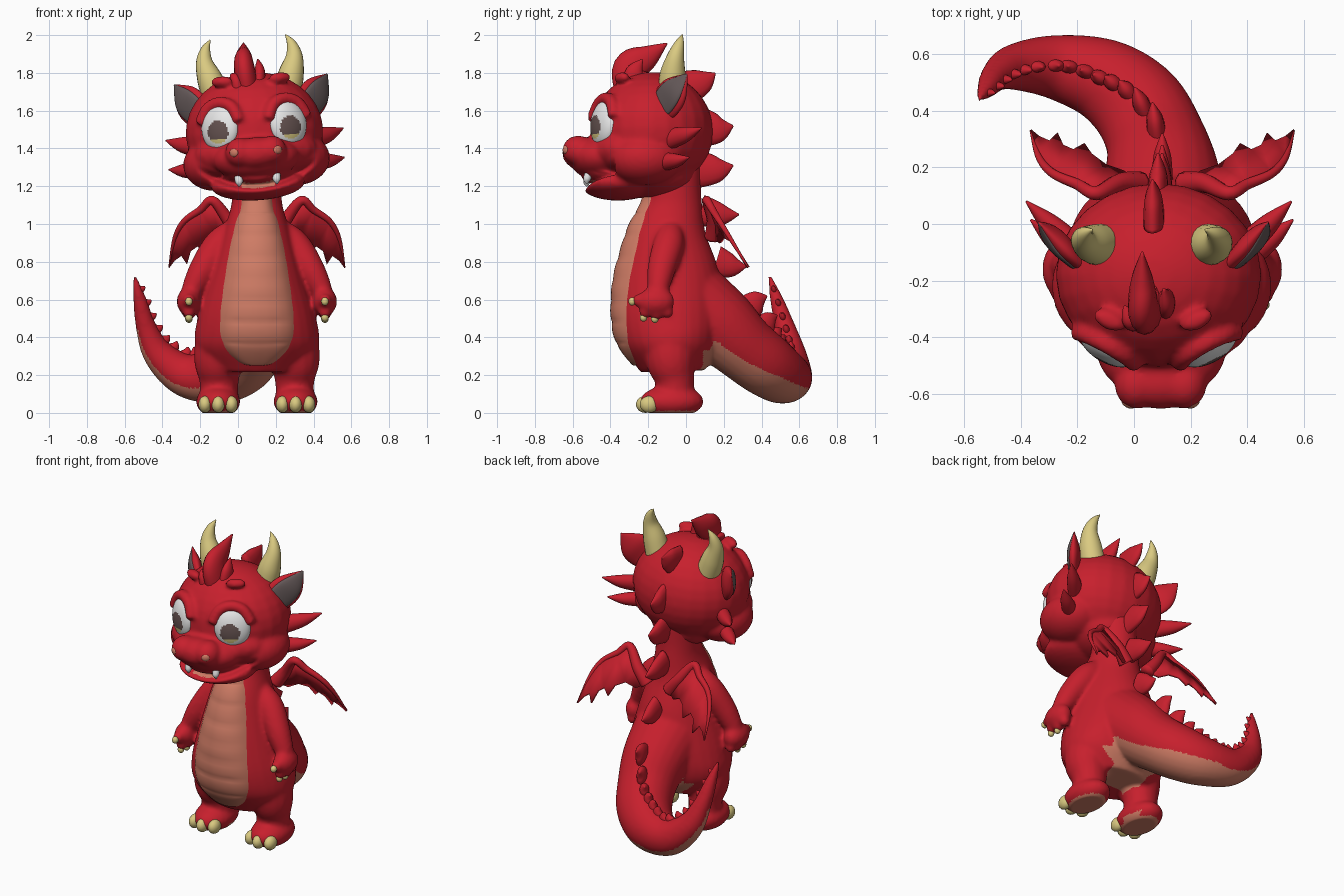
import bpy, bmesh, math
from mathutils import Vector, Matrix
from mathutils.bvhtree import BVHTree

if "Cube" in bpy.data.objects:
    bpy.data.objects.remove(bpy.data.objects["Cube"])


def mat(name, *c):
    m = bpy.data.materials.new(name)
    m.diffuse_color = (*c, 1)
    m.use_nodes = True
    m.node_tree.nodes["Principled BSDF"].inputs["Base Color"].default_value = m.diffuse_color
    return m


RED = mat("red skin", .57, .014, .026)
SALMON = mat("salmon belly", .62, .2, .13)
HORN = mat("pale yellow horn", .7, .59, .22)
WHITE = mat("eye white", .8, .8, .8)
IRIS = mat("brown iris", .13, .085, .08)
GREY = mat("grey ear lining", .13, .1, .1)

BODY = Matrix.Translation((.1, 0, 0))
HEAD = Matrix.Translation((.1, 0, 1.3)) @ Matrix.Rotation(math.radians(-4), 4, 'Y') @ Matrix.Translation((0, 0, -1.3))


def spline(pts, k=6):
    out = []
    for i in range(len(pts) - 1):
        q = pts[max(i - 1, 0)], pts[i], pts[i + 1], pts[min(i + 2, len(pts) - 1)]
        for j in range(k):
            t = j / k
            out.append([.5 * (2 * b + (c - a) * t + (2 * a - 5 * b + 4 * c - d) * t * t
                              + (3 * b - a - 3 * c + d) * t ** 3) for a, b, c, d in zip(*q)])
    return out + [list(pts[-1])]


def tube(bm, pts, ref=(0, 0, 1), n=16):
    """Loft of elliptical rings; points are (x, y, z, radius along ref[, other radius])."""
    pts = [(*p[:4], p[-1]) for p in pts]
    path, rings = spline(pts), []
    for i, p in enumerate(path):
        a, b = path[max(i - 1, 0)], path[min(i + 1, len(path) - 1)]
        T = (Vector(b[:3]) - Vector(a[:3])).normalized()
        u = Vector(ref)
        u = (u - T * u.dot(T)).normalized()
        v = T.cross(u)
        ru, rv = max(p[3], .002), max(p[4], .002)
        rings.append([bm.verts.new(Vector(p[:3]) + u * ru * math.cos(w) + v * rv * math.sin(w))
                      for w in (math.tau * j / n for j in range(n))])
    for r, q in zip(rings, rings[1:]):
        for j in range(n):
            bm.faces.new((r[j], r[(j + 1) % n], q[(j + 1) % n], q[j]))
    bm.faces.new(rings[0][::-1])
    bm.faces.new(rings[-1])


def ball(bm, c, r, rot=Matrix(), seg=24):
    m = Matrix.Translation(c) @ rot @ Matrix.Diagonal((*r, 1))
    bmesh.ops.create_uvsphere(bm, u_segments=seg, v_segments=seg * 2 // 3, radius=1, matrix=m)


def finish(name, bm, mats, M=Matrix(), voxel=0):
    bmesh.ops.recalc_face_normals(bm, faces=bm.faces)
    me = bpy.data.meshes.new(name)
    for m in mats:
        me.materials.append(m)
    bm.to_mesh(me)
    bm.free()
    ob = bpy.data.objects.new(name, me)
    bpy.context.collection.objects.link(ob)
    if voxel:  # fuse overlapping parts into one soft skin
        r = ob.modifiers.new("fuse", 'REMESH')
        r.mode, r.voxel_size = 'VOXEL', voxel
        s = ob.modifiers.new("soften", 'SMOOTH')
        s.factor, s.iterations = .5, 10
        ev = ob.evaluated_get(bpy.context.evaluated_depsgraph_get())
        me = bpy.data.meshes.new_from_object(ev)
        ob.modifiers.clear()
        ob.data = me
        me.materials.clear()
        for m in mats:
            me.materials.append(m)
    for p in me.polygons:
        p.use_smooth = True
    me.transform(M)
    return ob


def fin(name, base, tip, along, length, thick, M):
    bm = bmesh.new()
    b, t, a = Vector(base), Vector(tip), Vector(along)
    mid = b.lerp(t, .55) - a * length * .12
    tube(bm, [(*b, length, thick), (*mid, length * .68, thick * .8), (*t, .004, .004)], along, 14)
    finish(name, bm, [RED], M)


# body, limbs and tail fused together
bm = bmesh.new()
prof = [(1.32, -.2, .08, .13), (1.18, -.21, .08, .13), (1.08, -.23, .09, .14), (.92, -.31, .12, .19), (.72, -.37, .18, .25),
        (.5, -.38, .2, .315), (.35, -.33, .18, .325), (.22, -.24, .1, .23)]
tube(bm, [(0, (f + b) / 2, z, rx, (b - f) / 2) for z, f, b, rx in reversed(prof)], (1, 0, 0), 32)
TAIL = [(0, 0, .6, .23), (0, .17, .47, .205), (-.025, .3, .35, .178), (-.09, .42, .255, .168), (-.21, .51, .195, .148),
        (-.38, .555, .2, .115), (-.52, .555, .31, .083), (-.585, .525, .45, .056), (-.62, .48, .6, .036), (-.65, .44, .73, .01)]
tube(bm, TAIL, (1, 1, 1), 24)
for s in (-1, 1):
    tube(bm, [(s * .17, -.09, .45, .15), (s * .2, -.08, .28, .135), (s * .2, -.06, .17, .105), (s * .2, -.06, .05, .1)], (1, 0, 0))
    ball(bm, (s * .205, -.075, .06), (.118, .17, .085))
    tube(bm, [(s * .08, -.08, 1.0, .05), (s * .19, -.09, .9, .082), (s * .285, -.13, .76, .075), (s * .35, -.15, .64, .055)], (0, 1, 0))
    ball(bm, (s * .36, -.16, .59), (.065, .1, .075))
    for y, z in ((-.25, .595), (-.215, .535), (-.155, .525), (-.1, .535)):
        ball(bm, (s * .36, y, z), (.035, .035, .035))
body = finish("body", bm, [RED, SALMON], voxel=.012)
me = body.data
for v in me.vertices:
    v.co.z = max(v.co.z, 0)
for p in me.polygons:
    c, n = p.center, p.normal
    k = min(max((-c.x - .2) / .3, 0), 1)
    under = n.dot(Vector((-.6 * k, 0, -1)).normalized()) > .42 + .2 * k and c.y > .09 and c.z < .44
    crotch = n.z < -.4 and abs(c.x) < .13 and c.y > -.1 and c.z < .4
    p.material_index = int(under or crotch or c.z < .012)

# belly plates laid over the front of the body
tree = BVHTree.FromPolygons([v.co for v in me.vertices], [p.vertices[:] for p in me.polygons])
bm = bmesh.new()
rows = []
for z, w in spline([(1.19, .08), (1.08, .09), (1., .12), (.8, .165), (.5, .205), (.36, .185), (.27, .1), (.25, .03)], 12):
    row = []
    for j in range(25):
        u = j / 12 - 1
        x = w * u
        hit = tree.ray_cast(Vector((x, -1, z)), Vector((0, 1, 0)))[0]
        y = hit.y if hit else -.2
        band = abs(math.sin(math.pi * (z - .25 - .25 * x * x) / .115)) ** .4
        row.append(bm.verts.new((x, y + .006 - (.017 + .009 * band) * (1 - u ** 6), z)))
    rows.append(row)
for a, b in zip(rows, rows[1:]):
    for j in range(24):
        bm.faces.new((a[j], b[j], b[j + 1], a[j + 1]))
finish("belly", bm, [SALMON], BODY)
me.transform(BODY)

# claws on feet and hands
bm = bmesh.new()
for s in (-1, 1):
    for dx, y in ((-.07, -.195), (0, -.215), (.07, -.195)):
        ball(bm, (s * .205 + dx, y, .045), (.035, .05, .045), seg=14)
    for y, z in ((-.285, .59), (-.225, .505), (-.165, .498)):
        ball(bm, (s * .36, y, z), (.02, .02, .022), seg=12)
finish("claws", bm, [HORN], BODY)

# head fused from skull, cheeks, muzzle, jaw and brows
bm = bmesh.new()
ball(bm, (0, -.18, 1.49), (.365, .325, .315))
ball(bm, (0, -.33, 1.38), (.33, .19, .14))
ball(bm, (0, -.45, 1.35), (.23, .17, .12))
ball(bm, (0, -.36, 1.21), (.25, .2, .085))
ball(bm, (0, -.16, 1.27), (.22, .22, .14))
ball(bm, (0, -.56, 1.375), (.14, .095, .085))
for s in (-1, 1):
    ball(bm, (s * .215, -.22, 1.33), (.175, .2, .14))
    ball(bm, (s * .085, -.57, 1.385), (.078, .085, .078))
    ball(bm, (s * .155, -.34, 1.765), (.065, .035, .03), Matrix.Rotation(s * .45, 4, 'Z'))
    R = Matrix.Rotation(s * .5, 4, 'Z') @ Matrix.Rotation(-.14, 4, 'X')
    lid = [R @ Vector((.12 * math.cos(a), -.008, .135 * math.sin(a))) for a in (.2, .9, 1.57, 2.24, 2.94)]
    tube(bm, [(s * .178 + p.x, -.435 + p.y, 1.52 + p.z, .034) for p in lid], (0, 1, 0), 10)
head = finish("head", bm, [RED, SALMON], voxel=.012)
for v in head.data.vertices:  # smiling mouth groove
    x, y, z = v.co
    if y < -.25 and abs(x) < .32:
        fade = min(1, (.32 - abs(x)) / .14)
        v.co.y += .07 * fade * math.exp(-((z - 1.205 - 1.1 * x * x) / .02) ** 2)
for p in head.data.polygons:
    x, y, z = p.center
    p.material_index = int(y < -.35 and abs(x) < .09 and abs(z - 1.205 - 1.1 * x * x) < .014)
head.data.transform(HEAD)

# nostrils and teeth
bm = bmesh.new()
for s in (-1, 1):
    ball(bm, (s * .115, -.636, 1.385), (.026, .014, .023), Matrix.Rotation(s * .5, 4, 'Z'), 14)
finish("nostrils", bm, [SALMON], HEAD)
bm = bmesh.new()
for s in (-1, 1):
    tube(bm, [(s * .1, -.515, 1.26, .022), (s * .1, -.525, 1.228, .02), (s * .1, -.525, 1.205, .004)], (1, 0, 0), 10)
finish("teeth", bm, [WHITE], HEAD)

for s, side in ((-1, "left"), (1, "right")):
    # eye with iris and a pale lower rim
    R = Matrix.Rotation(s * .52, 4, 'Z') @ Matrix.Rotation(-.1, 4, 'X')
    bm = bmesh.new()
    ball(bm, (0, 0, 0), (.11, .058, .125), seg=64)
    for f in bm.faces:
        c = f.calc_center_median()
        d = math.hypot(c.x + s * .012, c.z + .025)
        if c.y < 0 and d < .06:
            f.material_index = 2 if c.z < -.064 else 1
    finish(side + "_eye", bm, [WHITE, IRIS, HORN], HEAD @ Matrix.Translation((s * .178, -.432, 1.52)) @ R)

    # horn
    bm = bmesh.new()
    tube(bm, [(s * .185, -.075, 1.68, .075), (s * .215, -.07, 1.78, .068), (s * .238, -.055, 1.87, .046),
              (s * .228, -.035, 1.94, .026), (s * .2, -.02, 1.99, .003)], (0, 1, 0), 20)
    finish(side + "_horn", bm, [HORN], HEAD)

    # ear with grey lining, facing forwards and outwards
    face = Vector((s * .72, -.69, 0)).normalized()
    wide = Vector((s * .17, .14, .19)).cross(face).normalized()
    ear = [(.24, -.15, 1.57, .07), (.305, -.1, 1.63, .1), (.355, -.05, 1.69, .085), (.405, .005, 1.765, .006)]
    for part, k, off, th, m in (("_ear", 1, 0, .035, RED), ("_ear_lining", .78, .022, .018, GREY)):
        bm = bmesh.new()
        pts = [Vector((s * x, y, z)) + face * off * min(1, r / .08) for x, y, z, r in ear]
        tube(bm, [(*p, e[3] * k, th * min(1, e[3] / .07)) for p, e in zip(pts, ear)], wide, 20)
        finish(side + part, bm, [m], HEAD)

    # cheek spikes
    for nm, b, t, w in (("upper", (.29, -.09, 1.43), (.47, .08, 1.475), .06), ("lower", (.3, -.12, 1.31), (.465, .015, 1.32), .052)):
        fin(f"{side}_{nm}_cheek_spike", (s * b[0], *b[1:]), (s * t[0], *t[1:]), (0, .3, 1), w, .045, HEAD)

    # wing membrane sloping backwards, with arm and leading finger
    def wp(x, z):
        return (s * x, .1 + (1.14 - z) * .62 * min(1, x / .25), z)
    lead = [(.08, .93), (.15, 1.02), (.235, 1.125), (.3, 1.075), (.385, 1.015), (.435, .925), (.465, .77)]
    edge = [(.435, .81), (.4, .835), (.37, .79), (.35, .86), (.315, .885), (.275, .85), (.25, .91), (.2, .93), (.14, .9)]
    bm = bmesh.new()
    f = bm.faces.new([bm.verts.new(wp(*p)) for p in lead + edge])
    bmesh.ops.triangulate(bm, faces=[f])
    wing = finish(side + "_wing", bm, [RED], BODY)
    sol = wing.modifiers.new("thickness", 'SOLIDIFY')
    sol.thickness, sol.offset = .016, 0
    bm = bmesh.new()
    tube(bm, [(*wp(*p), r) for p, r in zip(lead, (.045, .035, .025, .02, .016, .012, .004))], (0, 1, 0), 10)
    finish(side + "_wing_arm", bm, [RED], BODY)

# flame crest on the forehead
for i, pts in enumerate((
        [(-.02, -.28, 1.72, .1, .06), (-.03, -.29, 1.83, .095, .055), (-.03, -.2, 1.89, .062, .04), (-.025, -.1, 1.96, .004)],
        [(.04, -.28, 1.74, .06, .035), (.05, -.27, 1.81, .045, .028), (.045, -.23, 1.87, .004)],
        [(-.07, -.33, 1.72, .05, .04), (-.08, -.33, 1.775, .04, .03), (-.1, -.29, 1.8, .004)])):
    bm = bmesh.new()
    tube(bm, pts, (0, 1, .2))
    finish(f"crest_{i + 1}", bm, [RED], HEAD)

# back fins: base y z, tip y z, half length
FINS = [(.0, 1.72, .155, 1.8, .095), (.09, 1.51, .25, 1.52, .105), (.07, 1.29, .25, 1.31, .1),
        (.08, 1.07, .28, 1.05, .085), (.16, .8, .32, .775, .085)]
for i, (by, bz, ty, tz, h) in enumerate(FINS):
    d = Vector((0, ty - by, tz - bz)).normalized()
    fin(f"back_fin_{i + 1}", (0, by, bz), (0, ty, tz), (0, -d.z, d.y) if i else (0, -.6, .6), h, .038, HEAD if i < 3 else BODY)

# tail fins following the tail curve
path = spline(TAIL)
for i, j in enumerate((8, 13, 17, 20, 23, 26, 29, 32, 35, 38, 41, 44, 47, 50)):
    c, T = Vector(path[j][:3]), (Vector(path[j + 1][:3]) - Vector(path[j - 1][:3])).normalized()
    k = min(max((j - 24) / 14, 0), 1)
    up = Vector((k, 0, 1 - .7 * k))
    up = (up - T * up.dot(T)).normalized()
    h = (.11, .1, .075)[min(i, 2)] - .003 * i
    base = c + up * (path[j][3] - .02)
    fin(f"tail_fin_{i + 1}", base, base + up * h + T * h * .25, T, h * .7, .034 - .0015 * i, BODY)
